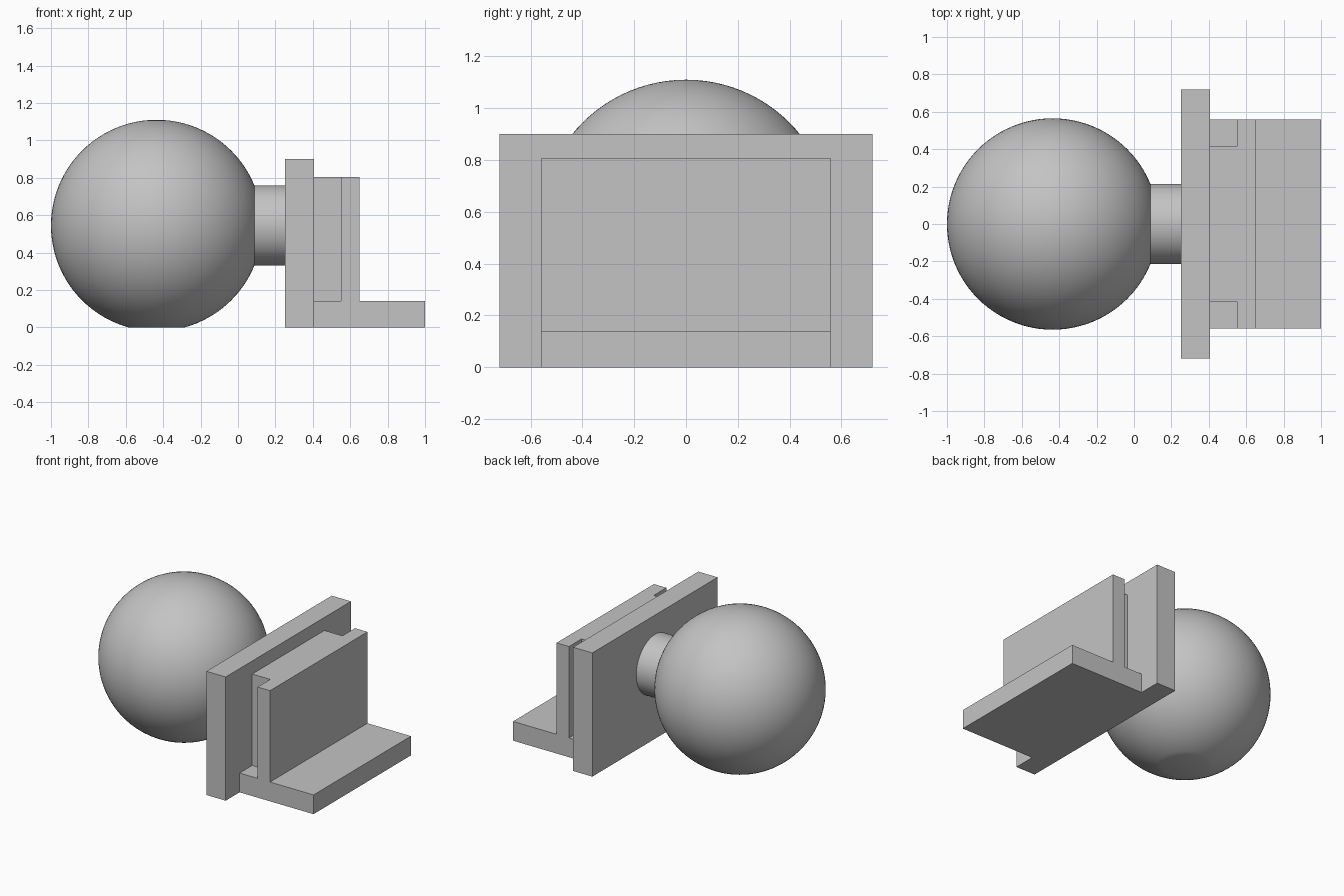
import bpy
import bmesh
from math import radians
from mathutils import Matrix

default = bpy.data.objects.get("Cube")
if default:
    bpy.data.objects.remove(default, do_unlink=True)

# Single grey material
grey = bpy.data.materials.new("plain_grey")
grey.use_nodes = True
colour = (0.55, 0.55, 0.55, 1)
grey.diffuse_color = colour
grey.node_tree.nodes["Principled BSDF"].inputs["Base Color"].default_value = colour


def finish(name, bm, smooth=False):
    bmesh.ops.recalc_face_normals(bm, faces=bm.faces)
    mesh = bpy.data.meshes.new(name)
    bm.to_mesh(mesh)
    bm.free()
    mesh.materials.append(grey)
    obj = bpy.data.objects.new(name, mesh)
    bpy.context.collection.objects.link(obj)
    if smooth:
        bpy.ops.object.select_all(action="DESELECT")
        obj.select_set(True)
        bpy.context.view_layer.objects.active = obj
        bpy.ops.object.shade_smooth_by_angle(angle=radians(30))
    return obj


def extrude_profile(name, profile, half_width):
    """Extrude an x-z outline symmetrically along y."""
    bm = bmesh.new()
    face = bm.faces.new([bm.verts.new((x, -half_width, z)) for x, z in profile])
    grown = bmesh.ops.extrude_face_region(bm, geom=[face])["geom"]
    verts = [v for v in grown if isinstance(v, bmesh.types.BMVert)]
    bmesh.ops.translate(bm, verts=verts, vec=(0, 2 * half_width, 0))
    return finish(name, bm)


def rectangle(x0, x1, z0, z1):
    return [(x0, z0), (x1, z0), (x1, z1), (x0, z1)]


AXIS_Z = 0.545
BALL_X = -0.435
PLATE_BACK, PLATE_FRONT = 0.25, 0.405
WALL_BACK, WALL_FRONT = 0.55, 0.65
FLOOR, TOP = 0.14, 0.805

# Ball with a small flat cut on its underside
bm = bmesh.new()
bmesh.ops.create_uvsphere(bm, u_segments=96, v_segments=48, radius=0.565,
                          matrix=Matrix.Translation((BALL_X, 0, AXIS_Z)))
cut = bmesh.ops.bisect_plane(bm, geom=bm.verts[:] + bm.edges[:] + bm.faces[:],
                             plane_co=(0, 0, 0), plane_no=(0, 0, -1),
                             clear_outer=True)["geom_cut"]
bmesh.ops.contextual_create(
    bm, geom=[e for e in cut if isinstance(e, bmesh.types.BMEdge)])
finish("ball", bm, smooth=True)

# Round neck joining the ball to the plate
neck_start, neck_end = 0.04, PLATE_BACK + 0.01
bm = bmesh.new()
bmesh.ops.create_cone(
    bm, cap_ends=True, segments=64, radius1=0.215, radius2=0.215,
    depth=neck_end - neck_start,
    matrix=Matrix.Translation(((neck_start + neck_end) / 2, 0, AXIS_Z))
    @ Matrix.Rotation(radians(90), 4, "Y"))
finish("neck", bm, smooth=True)

# Wide upright plate
extrude_profile("mounting_plate", rectangle(PLATE_BACK, PLATE_FRONT, 0, 0.9), 0.72)

# Floor ledge and upright wall in one piece
extrude_profile("ledge_and_wall", [
    (PLATE_FRONT, 0), (1, 0), (1, FLOOR), (WALL_FRONT, FLOOR),
    (WALL_FRONT, TOP), (WALL_BACK, TOP), (WALL_BACK, FLOOR), (PLATE_FRONT, FLOOR),
], 0.56)

# Narrower web that leaves a groove at each side of the wall
extrude_profile("web", rectangle(PLATE_FRONT, WALL_BACK, FLOOR, TOP), 0.415)
